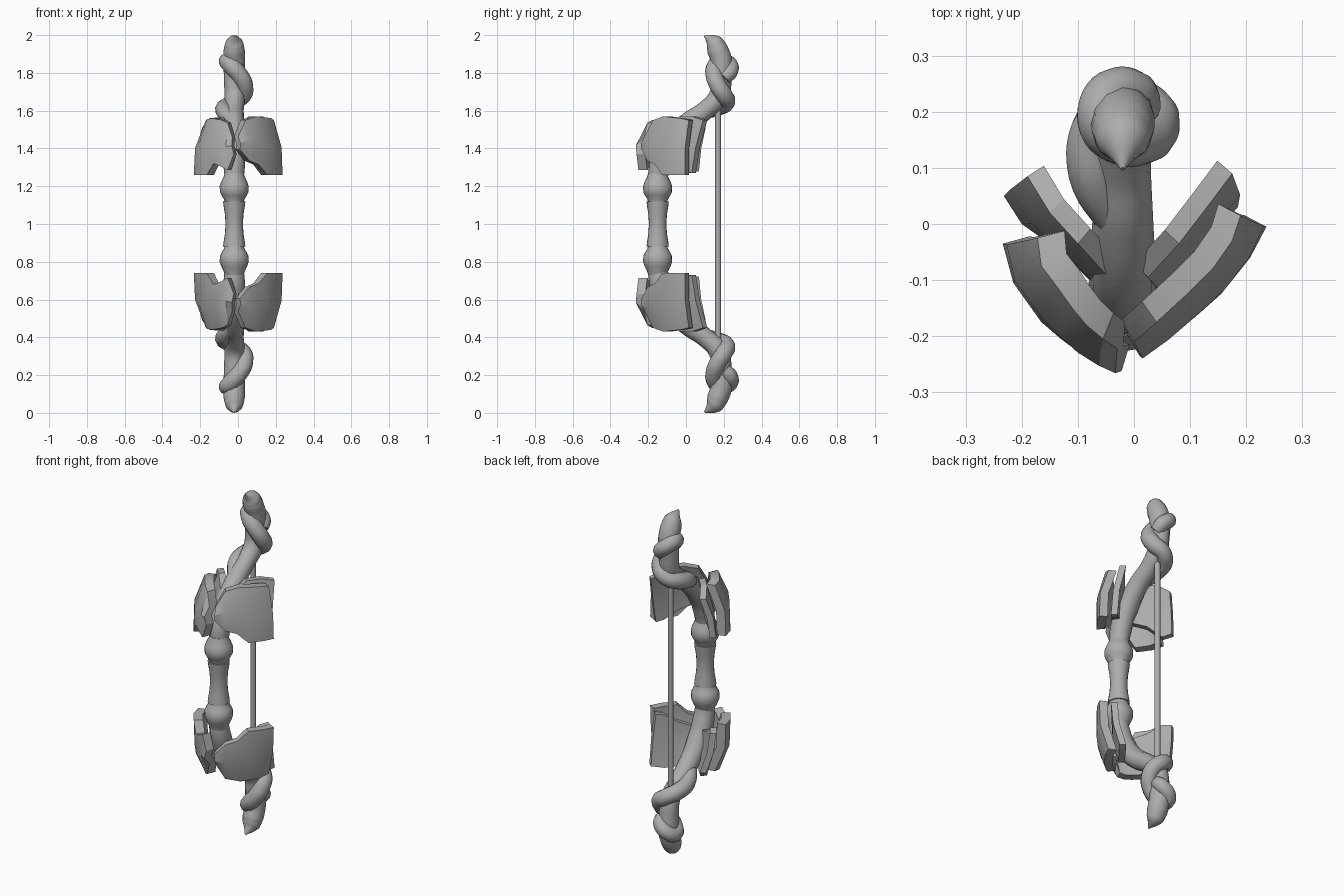
import bpy, bmesh, math
from mathutils import Vector

if "Cube" in bpy.data.objects:
    bpy.data.objects.remove(bpy.data.objects["Cube"])

# one grey for everything
grey = bpy.data.materials.new("stone grey")
grey.diffuse_color = (0.42, 0.42, 0.42, 1)
grey.use_nodes = True
grey.node_tree.nodes["Principled BSDF"].inputs["Base Color"].default_value = grey.diffuse_color
MID = 1.0  # mirror height of the bow


def finish(ob, mirror=True, angle=40):
    ob.data.materials.append(grey)
    bpy.ops.object.select_all(action='DESELECT')
    ob.select_set(True)
    bpy.context.view_layer.objects.active = ob
    bpy.ops.object.shade_smooth_by_angle(angle=math.radians(angle))
    if mirror:
        m = ob.modifiers.new("mirror", 'MIRROR')
        m.use_axis = (False, False, True)
    return ob


def add_mesh(name, bm):
    bmesh.ops.recalc_face_normals(bm, faces=bm.faces[:])
    me = bpy.data.meshes.new(name)
    bm.to_mesh(me)
    bm.free()
    ob = bpy.data.objects.new(name, me)
    ob.location.z = MID
    bpy.context.collection.objects.link(ob)
    return ob


def tube(name, pts):
    """Tapered tube through (x, y, z, radius) points, mirrored top to bottom."""
    cu = bpy.data.curves.new(name, 'CURVE')
    cu.dimensions = '3D'
    cu.bevel_depth = 1.0
    cu.bevel_resolution = 4
    cu.resolution_u = 6
    cu.use_fill_caps = True
    sp = cu.splines.new('BEZIER')
    sp.bezier_points.add(len(pts) - 1)
    for p, (x, y, z, r) in zip(sp.bezier_points, pts):
        p.co = (x, y, z - MID)
        p.radius = r
        p.handle_left_type = p.handle_right_type = 'AUTO'
    ob = bpy.data.objects.new(name, cu)
    ob.location.z = MID
    bpy.context.collection.objects.link(ob)
    bpy.ops.object.select_all(action='DESELECT')
    ob.select_set(True)
    bpy.context.view_layer.objects.active = ob
    bpy.ops.object.convert(target='MESH')
    return finish(bpy.context.view_layer.objects.active)


def lathe(name, profile, x, y, mirror, n=20):
    """Turned part from (radius, z) pairs."""
    bm = bmesh.new()
    rings = []
    for r, z in profile:
        rings.append([bm.verts.new((x + r * math.cos(2 * math.pi * i / n),
                                    y + r * math.sin(2 * math.pi * i / n),
                                    z - MID)) for i in range(n)])
    for a, b in zip(rings, rings[1:]):
        for i in range(n):
            j = (i + 1) % n
            bm.faces.new((a[i], a[j], b[j], b[i]))
    bm.faces.new(rings[0])
    bm.faces.new(rings[-1])
    return finish(add_mesh(name, bm), mirror)


def plate(name, cols, thick, bulge):
    """Leaning bent slab; each column is low x, y, z then high x, y, z of the outer face."""
    bm = bmesh.new()
    side = 1 if cols[-1][0] < 0 else -1
    rows = []
    for i, c in enumerate(cols):
        lo, hi = Vector(c[:3]), Vector(c[3:])
        a, b = cols[max(i - 1, 0)], cols[min(i + 1, len(cols) - 1)]
        along = Vector((b[0] - a[0], b[1] - a[1], 0)).normalized()
        inward = Vector((along.y, -along.x, 0)) * side
        mid = lo.lerp(hi, 0.5) - inward * bulge
        outer = [lo, mid, hi]
        inner = [p + inward * thick for p in reversed(outer)]
        rows.append([bm.verts.new(p - Vector((0, 0, MID))) for p in outer + inner])
    for a, b in zip(rows, rows[1:]):
        for k in range(6):
            j = (k + 1) % 6
            bm.faces.new((a[k], a[j], b[j], b[k]))
    for ring in (rows[0], rows[-1]):
        bm.faces.new((ring[0], ring[1], ring[4], ring[5]))
        bm.faces.new((ring[1], ring[2], ring[3], ring[4]))
    return finish(add_mesh(name, bm), angle=30)


# grip, knuckles and string
lathe("grip", [(0.059, 0.88), (0.057, 0.9), (0.049, 0.95), (0.046, 1.0),
               (0.049, 1.05), (0.057, 1.1), (0.059, 1.12)], -0.02, -0.15, False)
lathe("knuckle", [(0.05, 1.11), (0.054, 1.13), (0.066, 1.15), (0.076, 1.17),
                  (0.077, 1.2), (0.068, 1.225), (0.056, 1.25), (0.05, 1.27)],
      -0.02, -0.15, True)
lathe("string", [(0.016, 0.4), (0.016, 1.6)], -0.02, 0.17, False, 12)

# limb sweeping back, ending in a hooked point
tube("limb", [(-0.02, -0.15, 1.23, 0.05), (-0.02, -0.135, 1.32, 0.058),
              (-0.02, -0.085, 1.43, 0.06), (-0.02, 0.01, 1.535, 0.054),
              (-0.02, 0.1, 1.6, 0.05), (-0.018, 0.17, 1.67, 0.053),
              (-0.02, 0.188, 1.76, 0.054), (-0.02, 0.188, 1.86, 0.057),
              (-0.02, 0.168, 1.92, 0.056), (-0.02, 0.148, 1.958, 0.048),
              (-0.02, 0.098, 1.997, 0.004)])

# vine coiled round the end of the limb
tube("vine", [(-0.03, 0.0, 1.54, 0.034), (-0.073, 0.09, 1.595, 0.044),
              (-0.068, 0.165, 1.617, 0.046), (-0.02, 0.216, 1.645, 0.044),
              (0.028, 0.2, 1.685, 0.046), (0.034, 0.168, 1.735, 0.046),
              (0.01, 0.15, 1.785, 0.046), (-0.033, 0.155, 1.835, 0.046),
              (-0.058, 0.185, 1.86, 0.044), (-0.045, 0.23, 1.845, 0.042),
              (0.0, 0.232, 1.805, 0.042), (0.015, 0.2, 1.77, 0.034)])

# outer guard plates
plate("left_outer_plate",
      [(-0.022, -0.262, 1.37, -0.03, -0.222, 1.46),
       (-0.055, -0.252, 1.285, -0.055, -0.205, 1.535),
       (-0.09, -0.235, 1.305, -0.085, -0.18, 1.55),
       (-0.13, -0.205, 1.32, -0.11, -0.15, 1.555),
       (-0.165, -0.175, 1.26, -0.135, -0.115, 1.56),
       (-0.215, -0.105, 1.26, -0.165, -0.075, 1.555),
       (-0.234, -0.035, 1.26, -0.172, -0.025, 1.545)], 0.05, 0.025)
plate("right_outer_plate",
      [(0.01, -0.235, 1.395, 0.0, -0.21, 1.46),
       (0.06, -0.205, 1.335, 0.04, -0.175, 1.55),
       (0.11, -0.165, 1.315, 0.1, -0.12, 1.57),
       (0.155, -0.125, 1.26, 0.14, -0.08, 1.565),
       (0.207, -0.06, 1.26, 0.175, -0.03, 1.56),
       (0.236, -0.005, 1.26, 0.19, 0.015, 1.55)], 0.045, 0.02)

# inner guard plates
plate("left_inner_plate",
      [(-0.065, -0.115, 1.36, -0.045, -0.095, 1.5),
       (-0.13, -0.05, 1.33, -0.1, -0.035, 1.565),
       (-0.2, 0.0, 1.27, -0.15, 0.02, 1.56),
       (-0.232, 0.05, 1.28, -0.19, 0.085, 1.51)], 0.035, 0.012)
plate("right_inner_plate",
      [(0.045, -0.12, 1.36, 0.025, -0.095, 1.5),
       (0.1, -0.065, 1.33, 0.08, -0.035, 1.57),
       (0.155, -0.005, 1.28, 0.13, 0.03, 1.57),
       (0.185, 0.03, 1.27, 0.175, 0.09, 1.55)], 0.035, 0.012)
